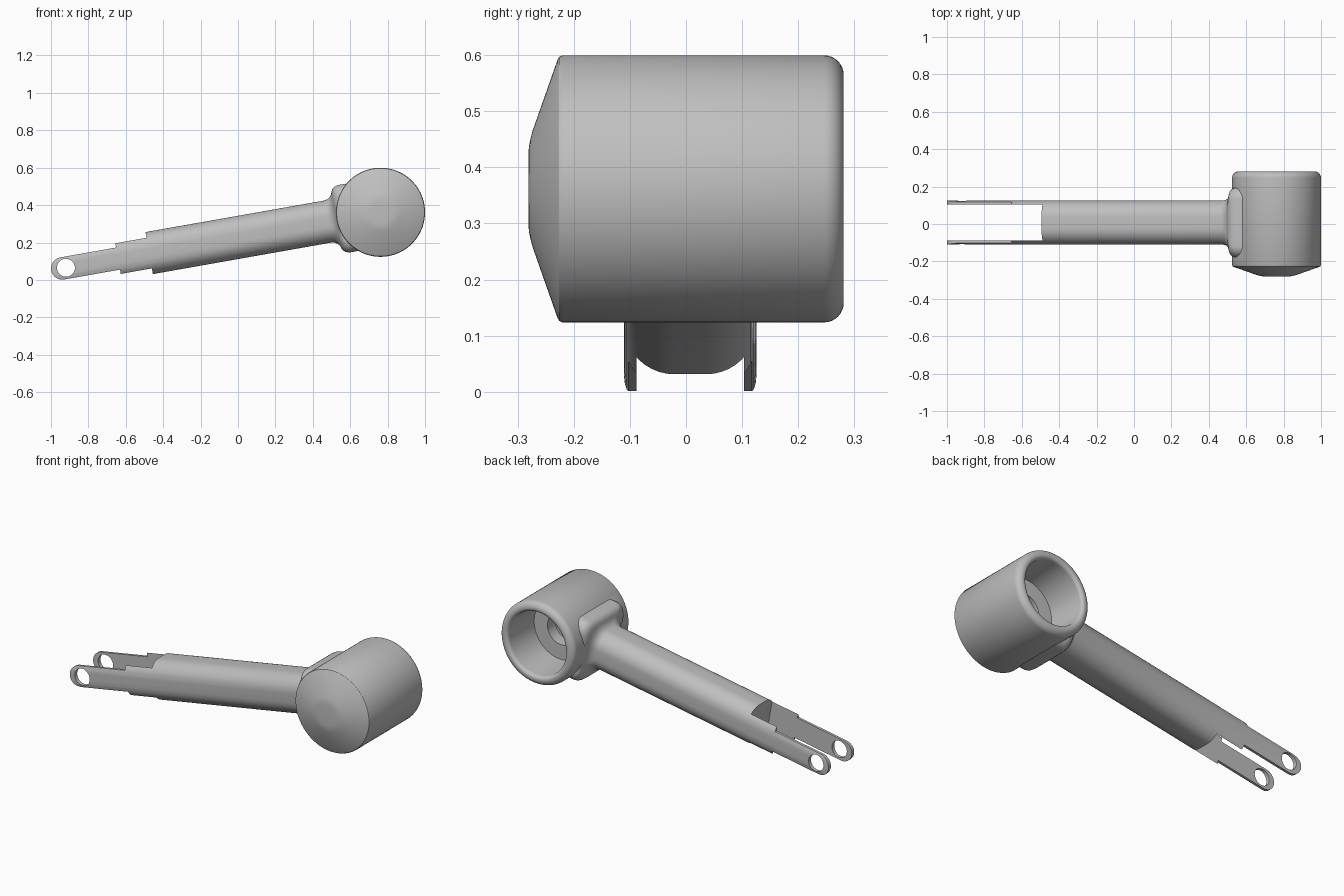
import bpy, bmesh
from math import radians, sin, cos, pi
from mathutils import Vector

cube = bpy.data.objects.get("Cube")
if cube:
    bpy.data.objects.remove(cube, do_unlink=True)

grey = bpy.data.materials.new("plain grey")
grey.use_nodes = True
grey.diffuse_color = (0.52, 0.52, 0.52, 1)
grey.node_tree.nodes["Principled BSDF"].inputs["Base Color"].default_value = (0.52, 0.52, 0.52, 1)

# Arm frame: starts at the housing centre and slopes down to the left
CENTRE = Vector((0.762, 0.0, 0.3616))
TILT = radians(10)
ALONG = Vector((-cos(TILT), 0, -sin(TILT)))
ACROSS = Vector((-sin(TILT), 0, cos(TILT)))
ARM_Y = 0.0075


def arm_point(s, y, h):
    return CENTRE + ALONG * s + ACROSS * h + Vector((0, y + ARM_Y, 0))


def finish(name, bm):
    bmesh.ops.recalc_face_normals(bm, faces=bm.faces)
    mesh = bpy.data.meshes.new(name)
    bm.to_mesh(mesh)
    bm.free()
    mesh.materials.append(grey)
    obj = bpy.data.objects.new(name, mesh)
    bpy.context.collection.objects.link(obj)
    return obj


def loft(name, rings):
    """Closed solid through rings of equal point count."""
    bm = bmesh.new()
    loops = [[bm.verts.new(p) for p in ring] for ring in rings]
    count = len(loops[0])
    for a, b in zip(loops, loops[1:]):
        for i in range(count):
            j = (i + 1) % count
            bm.faces.new((a[i], a[j], b[j], b[i]))
    bm.faces.new(loops[0])
    bm.faces.new(loops[-1])
    return finish(name, bm)


def prism(name, outline, half_y):
    """Side outline in the arm frame, extruded across y."""
    return loft(name, [[arm_point(s, y, h) for s, h in outline] for y in (-half_y, half_y)])


def revolve(name, profile, steps=128):
    """Profile of (radius, y) turned about the housing axis."""
    bm = bmesh.new()
    verts = [bm.verts.new(CENTRE + Vector((r, y, 0))) for r, y in profile]
    edges = [bm.edges.new(pair) for pair in zip(verts, verts[1:])]
    bmesh.ops.spin(bm, geom=verts + edges, cent=CENTRE, axis=(0, 1, 0),
                   angle=2 * pi, steps=steps, use_duplicate=False)
    bmesh.ops.remove_doubles(bm, verts=bm.verts, dist=1e-5)
    return finish(name, bm)


def arc(cx, cy, radius, start, end, steps=8):
    angles = [radians(start + (end - start) * i / steps) for i in range(steps + 1)]
    return [(cx + radius * cos(a), cy + radius * sin(a)) for a in angles]


def rounded_ring(s, half_y, half_h, corner):
    points = []
    for k, (sy, sh) in enumerate(((1, 1), (-1, 1), (-1, -1), (1, -1))):
        points += arc(sy * (half_y - corner), sh * (half_h - corner), corner, 90 * k, 90 * k + 90, 10)
    return [arm_point(s, y, h) for y, h in points]


def combine(target, other, operation):
    mod = target.modifiers.new(operation.lower(), 'BOOLEAN')
    mod.operation = operation
    mod.solver = 'EXACT'
    mod.object = other
    bpy.context.view_layer.objects.active = target
    bpy.ops.object.modifier_apply(modifier=mod.name)
    bpy.data.objects.remove(other, do_unlink=True)


# Arm with a flared root that swells into the square collar
flare = [(1.9, 0), (0.285, 0), (0.268, 0.004), (0.254, 0.013), (0.244, 0.026), (0.239, 0.04),
         (0.233, 0.052), (0.222, 0.062), (0.208, 0.067), (0.195, 0.069), (0.08, 0.069)]
arm = loft("arm", [rounded_ring(s, 0.118 + g, 0.114 + g, 0.09 - g * 0.4) for s, g in flare])

# Narrow the far end to a rounded tongue, then split it into a fork
tongue = [(0, -0.4), (1.425, -0.4), (1.425, -0.06)] + arc(1.728, 0, 0.06, -90, 90, 24)
tongue += [(1.425, 0.06), (1.425, 0.4), (0, 0.4)]
combine(arm, prism("tongue_outline", tongue, 0.5), 'INTERSECT')
combine(arm, prism("fork_slot", [(1.256, -0.3), (2, -0.3), (2, 0.3), (1.256, 0.3)], 0.0955), 'DIFFERENCE')
combine(arm, prism("pin_hole", arc(1.708, 0, 0.048, 0, 350, 35), 0.5), 'DIFFERENCE')

# Housing: drum with a shallow cone in front and a rounded rear edge
shell = [(0, -0.281), (0.06, -0.281), (0.075, -0.28), (0.09, -0.277), (0.105, -0.273),
         (0.23, -0.229), (0.235, -0.226), (0.238, -0.22)]
shell += [(0.203 + a, b) for a, b in arc(0, 0.246, 0.035, 0, 90)] + [(0, 0.281)]
housing = revolve("housing", shell)
combine(housing, arm, 'UNION')

# Stepped bore, open at the rear with a soft lip
bore = [(0, 0.4), (0.215, 0.4), (0.215, 0.281)]
bore += [(0.203 + a, b) for a, b in arc(0, 0.261, 0.02, 90, 180)][1:]
bore += [(0.175, 0.05), (0.09, 0.05), (0.09, -0.02), (0.06, -0.02), (0.06, -0.15), (0, -0.15)]
combine(housing, revolve("bore", bore), 'DIFFERENCE')

housing.name = "housing_and_fork_arm"
for obj in bpy.context.selected_objects:
    obj.select_set(False)
housing.select_set(True)
bpy.context.view_layer.objects.active = housing
bpy.ops.object.shade_smooth_by_angle(angle=radians(30))
